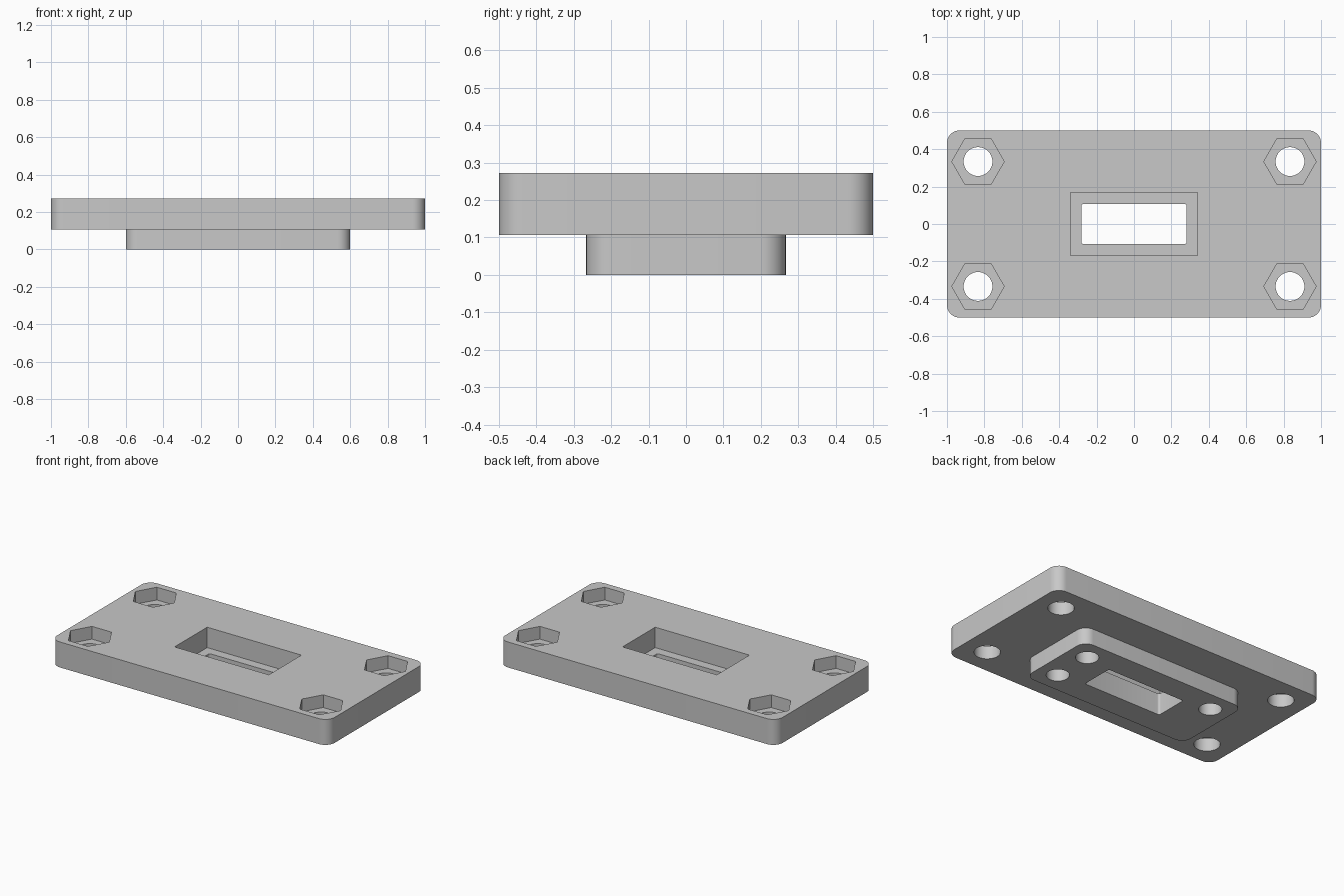
import bpy, bmesh
from math import cos, sin, pi, radians

cube = bpy.data.objects.get("Cube")
if cube:
    bpy.data.objects.remove(cube, do_unlink=True)

grey = bpy.data.materials.new("plain grey")
grey.use_nodes = True
grey.diffuse_color = (0.58, 0.58, 0.58, 1)
grey.node_tree.nodes["Principled BSDF"].inputs["Base Color"].default_value = grey.diffuse_color

BOSS_H, TOP = 0.107, 0.273
OVER = 0.05  # how far cutters run past the surface


def rounded_rect(hx, hy, r, steps=10):
    """Outline of a rectangle with half sizes hx, hy and corner radius r."""
    if r == 0:
        return [(hx, hy), (-hx, hy), (-hx, -hy), (hx, -hy)]
    points = []
    for i, (sx, sy) in enumerate([(1, 1), (-1, 1), (-1, -1), (1, -1)]):
        for k in range(steps + 1):
            a = (i + k / steps) * pi / 2
            points.append((sx * (hx - r) + r * cos(a), sy * (hy - r) + r * sin(a)))
    return points


def polygon(cx, cy, r, sides):
    return [(cx + r * cos(2 * pi * i / sides), cy + r * sin(2 * pi * i / sides))
            for i in range(sides)]


def prism(name, outline, z0, z1):
    bm = bmesh.new()
    face = bm.faces.new([bm.verts.new((x, y, z0)) for x, y in outline])
    top = bmesh.ops.extrude_face_region(bm, geom=[face])["geom"]
    bmesh.ops.translate(bm, vec=(0, 0, z1 - z0),
                        verts=[v for v in top if isinstance(v, bmesh.types.BMVert)])
    bmesh.ops.recalc_face_normals(bm, faces=bm.faces)
    mesh = bpy.data.meshes.new(name)
    bm.to_mesh(mesh)
    bm.free()
    mesh.materials.append(grey)
    obj = bpy.data.objects.new(name, mesh)
    bpy.context.collection.objects.link(obj)
    return obj


def combine(target, tool, operation):
    """Apply a boolean to target and remove the tool."""
    mod = target.modifiers.new(tool.name, "BOOLEAN")
    mod.operation, mod.object, mod.solver = operation, tool, "EXACT"
    bpy.context.view_layer.objects.active = target
    bpy.ops.object.modifier_apply(modifier=mod.name)
    bpy.data.objects.remove(tool, do_unlink=True)


def cut(name, outline, z0, z1):
    combine(plate, prism(name, outline, z0, z1), "DIFFERENCE")


# Mounting plate with the raised boss underneath
plate = prism("mounting_plate", rounded_rect(1, 0.5, 0.067), BOSS_H, TOP)
boss = prism("boss", rounded_rect(0.6, 0.267, 0.067), 0, BOSS_H + 0.02)
combine(plate, boss, "UNION")

# Central pocket and the slot through its floor
cut("pocket", rounded_rect(0.34, 0.168, 0), 0.14, TOP + OVER)
cut("slot", rounded_rect(0.282, 0.108, 0.014, 5), -OVER, TOP + OVER)

# Corner bolt holes with hexagonal nut recesses
for sx in (-1, 1):
    for sy in (-1, 1):
        x, y = sx * 0.834, sy * 0.334
        cut("nut_recess", polygon(x, y, 0.14, 6), TOP - 0.083, TOP + OVER)
        cut("bolt_hole", polygon(x, y, 0.077, 40), -OVER, TOP + OVER)

# Three blind locating holes in the boss
for sx, sy in ((1, 1), (1, -1), (-1, 1)):
    cut("locating_hole", polygon(sx * 0.467, sy * 0.133, 0.068, 40), -OVER, BOSS_H)

bpy.ops.object.select_all(action="DESELECT")
plate.select_set(True)
bpy.context.view_layer.objects.active = plate
bpy.ops.object.shade_smooth_by_angle(angle=radians(30))
